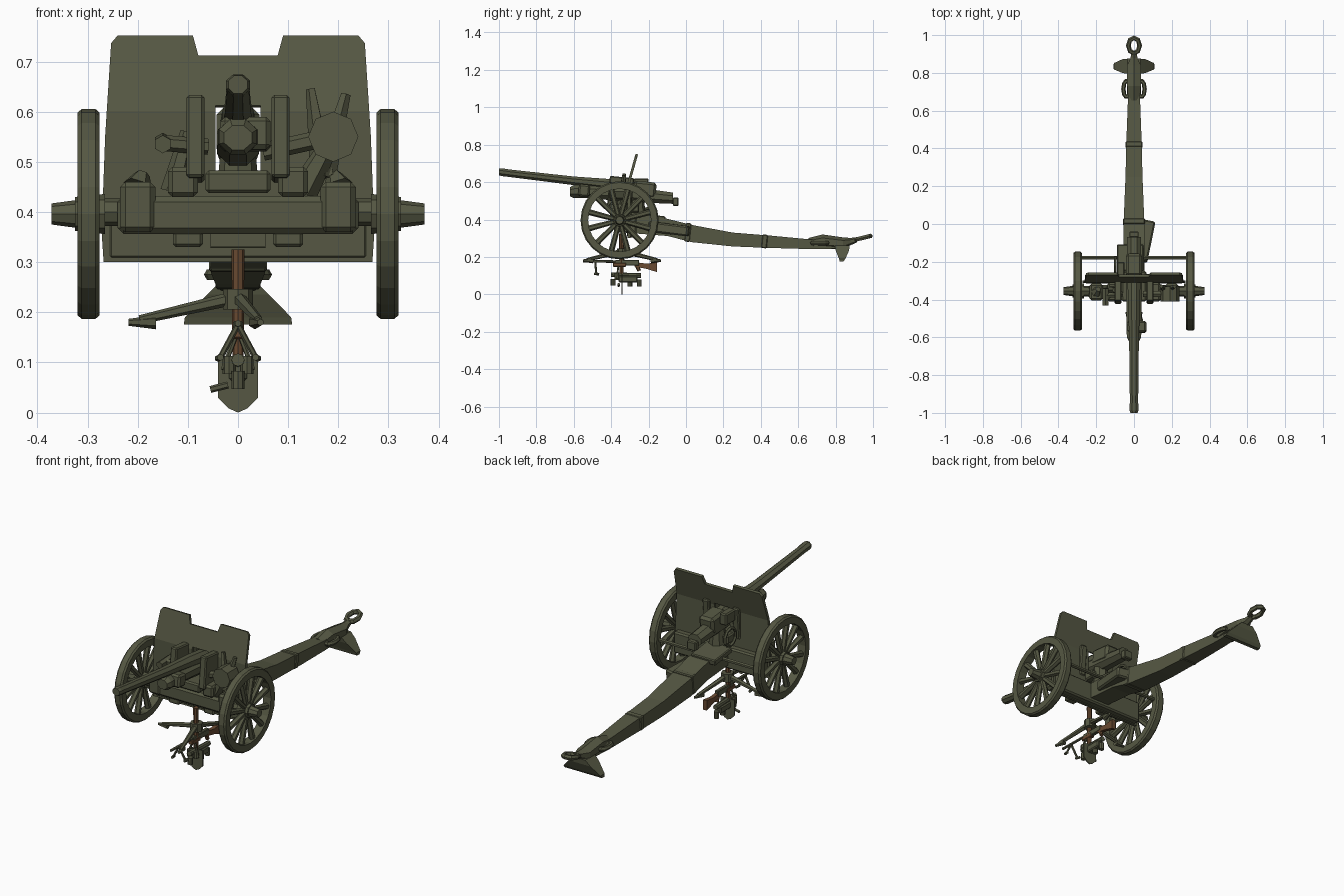
import bpy, bmesh, math
from mathutils import Vector, Matrix

cube = bpy.data.objects.get("Cube")
if cube:
    bpy.data.objects.remove(cube)


def material(name, rgb):
    m = bpy.data.materials.new(name)
    m.use_nodes = True
    m.diffuse_color = (*rgb, 1)
    m.node_tree.nodes["Principled BSDF"].inputs["Base Color"].default_value = (*rgb, 1)
    return m


OLIVE = material("olive paint", (0.092, 0.097, 0.056))
WOOD = material("brown wood", (0.14, 0.068, 0.031))


def finish(name, bm, mat=OLIVE):
    bmesh.ops.recalc_face_normals(bm, faces=bm.faces)
    me = bpy.data.meshes.new(name)
    bm.to_mesh(me)
    bm.free()
    me.materials.append(mat)
    ob = bpy.data.objects.new(name, me)
    bpy.context.collection.objects.link(ob)
    return ob


def skin(bm, rings, closed=False):
    """Join rings of vertices with quads; cap the ends unless closed."""
    n = len(rings[0])
    pairs = list(zip(rings, rings[1:]))
    if closed:
        pairs.append((rings[-1], rings[0]))
    else:
        bm.faces.new(rings[0])
        bm.faces.new(rings[-1])
    for a, b in pairs:
        for i in range(n):
            j = (i + 1) % n
            bm.faces.new((a[i], a[j], b[j], b[i]))


def loft(name, stations, sides=8, mat=OLIVE):
    """Body along y from stations (y, z, half width, half height)."""
    bm = bmesh.new()
    k = 1 / math.cos(math.pi / sides)
    rings = []
    for y, z, w, h in stations:
        angles = [(i + 0.5) * math.tau / sides for i in range(sides)]
        rings.append([bm.verts.new((w * k * math.cos(a), y, z + h * k * math.sin(a))) for a in angles])
    skin(bm, rings)
    return finish(name, bm, mat)


def add_rod(bm, a, b, r1, r2, sides):
    a, b = Vector(a), Vector(b)
    d = b - a
    turn = d.to_track_quat("Z", "Y").to_matrix().to_4x4()
    bmesh.ops.create_cone(bm, cap_ends=True, segments=sides, radius1=r1, radius2=r2, depth=d.length,
                          matrix=Matrix.Translation((a + b) / 2) @ turn)


def rod(name, a, b, r1, r2=None, sides=8, mat=OLIVE):
    bm = bmesh.new()
    add_rod(bm, a, b, r1, r1 if r2 is None else r2, sides)
    return finish(name, bm, mat)


def box(name, center, size, tilt=0, turn=0, mat=OLIVE):
    bm = bmesh.new()
    m = (Matrix.Translation(center) @ Matrix.Rotation(turn, 4, "Z") @ Matrix.Rotation(tilt, 4, "X")
         @ Matrix.Diagonal((*size, 1)))
    bmesh.ops.create_cube(bm, size=1, matrix=m)
    bmesh.ops.bevel(bm, geom=bm.edges, offset=min(size) * 0.15, segments=1, affect="EDGES")
    return finish(name, bm, mat)


def ring(name, center, rx, ry, thick, turn=Matrix(), steps=10):
    bm = bmesh.new()
    m = Matrix.Translation(center) @ turn
    rings = []
    for i in range(steps):
        a = i * math.tau / steps
        out = Vector((math.cos(a), math.sin(a), 0))
        mid = Vector((rx * out.x, ry * out.y, 0))
        rings.append([bm.verts.new(m @ (mid + out * thick * math.cos(t) + Vector((0, 0, thick * math.sin(t)))))
                      for t in (j * math.tau / 6 for j in range(6))])
    skin(bm, rings, True)
    return finish(name, bm)


# Wheels: square rim, tapered spokes and a long hub
AXLE_Y, AXLE_Z = -0.355, 0.396
for side, label in ((1, "left"), (-1, "right")):
    bm = bmesh.new()
    rings = []
    for i in range(24):
        c, s = math.cos(i * math.tau / 24), math.sin(i * math.tau / 24)
        section = ((0.276, 0.168), (0.276, 0.202), (0.284, 0.209), (0.312, 0.209), (0.32, 0.202), (0.32, 0.168))
        rings.append([bm.verts.new((side * x, AXLE_Y + r * c, AXLE_Z + r * s)) for x, r in section])
    skin(bm, rings, True)
    finish(label + "_wheel_rim", bm)
    bm = bmesh.new()
    for i in range(12):
        a = (i + 0.5) * math.tau / 12
        c, s = math.cos(a), math.sin(a)
        add_rod(bm, (side * 0.3, AXLE_Y + 0.025 * c, AXLE_Z + 0.025 * s),
                (side * 0.298, AXLE_Y + 0.175 * c, AXLE_Z + 0.175 * s), 0.013, 0.016, 6)
    finish(label + "_wheel_spokes", bm)
    rod(label + "_hub", (side * 0.265, AXLE_Y, AXLE_Z), (side * 0.325, AXLE_Y, AXLE_Z), 0.04, 0.034)
    rod(label + "_hub_cap", (side * 0.32, AXLE_Y, AXLE_Z), (side * 0.372, AXLE_Y, AXLE_Z), 0.028, 0.021)
    # Axle clamp, cradle cheek and brackets on each side
    box(label + "_axle_clamp", (side * 0.2, -0.36, 0.41), (0.07, 0.09, 0.1))
    rod(label + "_clamp_bolt", (side * 0.2, -0.36, 0.45), (side * 0.19, -0.345, 0.475), 0.03, 0.015, 6)
    box(label + "_cheek", (side * 0.085, -0.35, 0.545), (0.036, 0.13, 0.165), -0.1)
    box(label + "_cheek_foot", (side * 0.11, -0.36, 0.46), (0.06, 0.1, 0.06))
    box(label + "_lower_bracket", (side * 0.1, -0.34, 0.35), (0.06, 0.09, 0.04))
rod("axle", (-0.27, AXLE_Y, 0.4), (0.27, AXLE_Y, 0.4), 0.028)
box("axle_beam", (0, -0.36, 0.394), (0.48, 0.075, 0.075))
box("axle_rear_cover", (0, -0.29, 0.36), (0.52, 0.05, 0.11))
rod("brake_bar", (-0.3, -0.178, 0.4), (0.3, -0.178, 0.4), 0.01, sides=6)

# Shield: half outline with a gun opening, bent back at the top and mirrored
outline = ((0, 0.30), (0.268, 0.30), (0.272, 0.36), (0.265, 0.55), (0.253, 0.735), (0.24, 0.75),
           (0.09, 0.75), (0.079, 0.71), (0, 0.71), (0, 0.61), (0.045, 0.61), (0.045, 0.45), (0, 0.45))
bm = bmesh.new()
bm.faces.new([bm.verts.new((x, -0.305, z)) for x, z in outline])
bmesh.ops.bisect_plane(bm, geom=bm.verts[:] + bm.edges[:] + bm.faces[:], plane_co=(0, 0, 0.6), plane_no=(0, 0, 1))
for v in bm.verts:
    v.co.y += max(0, v.co.z - 0.6) * 0.28
shield = finish("shield", bm)
mirror = shield.modifiers.new("mirror", "MIRROR")
mirror.use_clip = True
thick = shield.modifiers.new("thickness", "SOLIDIFY")
thick.thickness, thick.offset = 0.014, 0

# Gun: barrel, recoil cradle and breech
loft("barrel", ((-1, 0.654, 0.019, 0.018), (-0.985, 0.653, 0.024, 0.021), (-0.94, 0.647, 0.022, 0.02),
                (-0.6, 0.607, 0.026, 0.023), (-0.4, 0.586, 0.032, 0.03), (-0.2, 0.56, 0.036, 0.032)))
loft("cradle", ((-0.62, 0.548, 0.028, 0.024), (-0.6, 0.55, 0.038, 0.035), (-0.52, 0.55, 0.04, 0.035),
                (-0.3, 0.535, 0.042, 0.042), (-0.07, 0.514, 0.036, 0.03)))
box("cradle_collar", (0.015, -0.545, 0.555), (0.1, 0.06, 0.065), -0.1)
box("breech", (0, -0.22, 0.56), (0.085, 0.12, 0.085), -0.1)
box("breech_latch", (0, -0.055, 0.495), (0.05, 0.03, 0.045))
box("saddle", (0, -0.33, 0.46), (0.13, 0.16, 0.045))
box("sight_block", (-0.07, -0.24, 0.59), (0.04, 0.08, 0.06))
rod("elevating_pillar", (0, -0.26, 0.36), (0, -0.26, 0.52), 0.05, 0.035)

# Aiming gear in front of the shield
rod("aiming_drum", (0.19, -0.41, 0.55), (0.19, -0.33, 0.55), 0.05)
rod("aiming_spindle", (0.05, -0.37, 0.52), (0.23, -0.37, 0.56), 0.018, sides=6)
for x, top in ((0.145, 0.645), (0.215, 0.635)):
    rod("aiming_bracket", (0.17, -0.35, 0.47), (x, -0.33, top), 0.026, 0.01, 5)
rod("drum_support", (0.13, -0.36, 0.44), (0.18, -0.37, 0.53), 0.03, 0.02, 6)
rod("right_crank", (-0.06, -0.37, 0.53), (-0.155, -0.38, 0.538), 0.016, sides=6)
rod("right_crank_grip", (-0.15, -0.43, 0.535), (-0.15, -0.34, 0.54), 0.018, sides=6)
rod("right_support", (-0.13, -0.35, 0.44), (-0.1, -0.35, 0.56), 0.025, 0.015, 6)
ring("hand_wheel", (-0.1, -0.22, 0.5), 0.045, 0.045, 0.008, Matrix.Rotation(math.pi / 2, 4, "Y"))

# Trail with straps, side locker and handles
loft("trail", ((-0.33, 0.37, 0.055, 0.04), (-0.1, 0.358, 0.056, 0.046), (0.03, 0.325, 0.054, 0.046),
               (0.25, 0.293, 0.045, 0.037), (0.45, 0.281, 0.04, 0.033), (0.66, 0.268, 0.032, 0.026),
               (0.8, 0.268, 0.028, 0.024)), 4)
box("side_locker", (0.055, -0.09, 0.35), (0.075, 0.22, 0.055), -0.12, -0.2)
box("trail_plate", (-0.02, -0.18, 0.41), (0.14, 0.14, 0.03), -0.12)
for y, z, w, h in ((0.01, 0.331, 0.115, 0.1), (0.42, 0.283, 0.09, 0.073)):
    box("trail_strap", (0, y, z), (w, 0.03, h), -0.1)
for side in (1, -1):
    ring("lifting_handle", (side * 0.04, 0.715, 0.275), 0.016, 0.042, 0.012)

# Spade: wedge that widens towards the ground
bm = bmesh.new()
rings = []
for z, w, y0, y1 in ((0.176, 0.108, 0.822, 0.842), (0.19, 0.106, 0.818, 0.852),
                     (0.235, 0.062, 0.80, 0.872), (0.262, 0.035, 0.795, 0.875)):
    rings.append([bm.verts.new(p) for p in ((-w, y0, z), (w, y0, z), (w, y1, z), (-w, y1, z))])
skin(bm, rings)
finish("spade", bm)
loft("tail_block", ((0.655, 0.272, 0.03, 0.025), (0.73, 0.283, 0.036, 0.032), (0.84, 0.272, 0.036, 0.028),
                    (0.88, 0.282, 0.018, 0.017), (0.915, 0.292, 0.014, 0.012)), 6)
ring("towing_eye", (0, 0.945, 0.302), 0.03, 0.042, 0.013, Matrix.Rotation(0.24, 4, "X"), 8)

# Tripod under the carriage
rod("tripod_hub", (0, -0.34, 0.205), (0, -0.34, 0.246), 0.03)
for x, y in ((-0.218, -0.34), (0.045, -0.55), (0.045, -0.135)):
    hub, foot = Vector((0, -0.34, 0.23)), Vector((x, y, 0.18))
    rod("tripod_leg", hub, hub.lerp(foot, 0.9), 0.014, 0.009, 6)
    knee = hub.lerp(foot, 0.75)
    rod("tripod_foot", (knee.x, knee.y, 0.18), foot, 0.014, 0.007, 6)

# Light gun with bipod and wooden stock
rod("light_barrel", (0, -0.55, 0.178), (0, -0.38, 0.175), 0.007, sides=6)
box("light_receiver", (0, -0.315, 0.168), (0.02, 0.13, 0.03))
loft("light_stock", ((-0.275, 0.16, 0.008, 0.012), (-0.21, 0.15, 0.01, 0.014), (-0.155, 0.145, 0.011, 0.026)), 4, WOOD)
box("light_fore_grip", (0, -0.355, 0.158), (0.024, 0.07, 0.022), mat=WOOD)
rod("light_pistol_grip", (0, -0.265, 0.158), (0, -0.25, 0.125), 0.01, sides=6, mat=WOOD)
for side in (1, -1):
    rod("bipod_leg", (0, -0.485, 0.175), (side * 0.035, -0.48, 0.11), 0.006, sides=6)
    rod("bipod_foot", (side * 0.035, -0.49, 0.11), (side * 0.04, -0.465, 0.108), 0.007, sides=6)

# Shovel and the small kit hung beside it
rod("shovel_handle", (0, -0.345, 0.1), (0, -0.345, 0.325), 0.011, 0.013, 8, WOOD)
blade = ((-0.04, 0.11), (-0.04, 0.03), (-0.018, 0.008), (0, 0), (0.018, 0.008), (0.04, 0.03), (0.04, 0.11))
bm = bmesh.new()
bm.faces.new([bm.verts.new((x, -0.34, z)) for x, z in blade])
finish("shovel_blade", bm).modifiers.new("thickness", "SOLIDIFY").thickness = 0.006
rod("kit_tube", (0, -0.4, 0.105), (0, -0.24, 0.1), 0.013)
box("kit_case", (0, -0.31, 0.08), (0.035, 0.1, 0.035))
for x, y, z in ((0, -0.39, 0.065), (-0.018, -0.37, 0.095), (0.018, -0.37, 0.095), (0, -0.3, 0.06), (0, -0.25, 0.06)):
    rod("kit_canister", (x, y, z - 0.018), (x, y, z + 0.018), 0.013)
rod("kit_hook", (-0.02, -0.36, 0.055), (-0.055, -0.36, 0.046), 0.007, sides=6)
for side in (1, -1):
    rod("kit_strap", (0, -0.36, 0.165), (side * 0.03, -0.37, 0.085), 0.005, sides=6)
